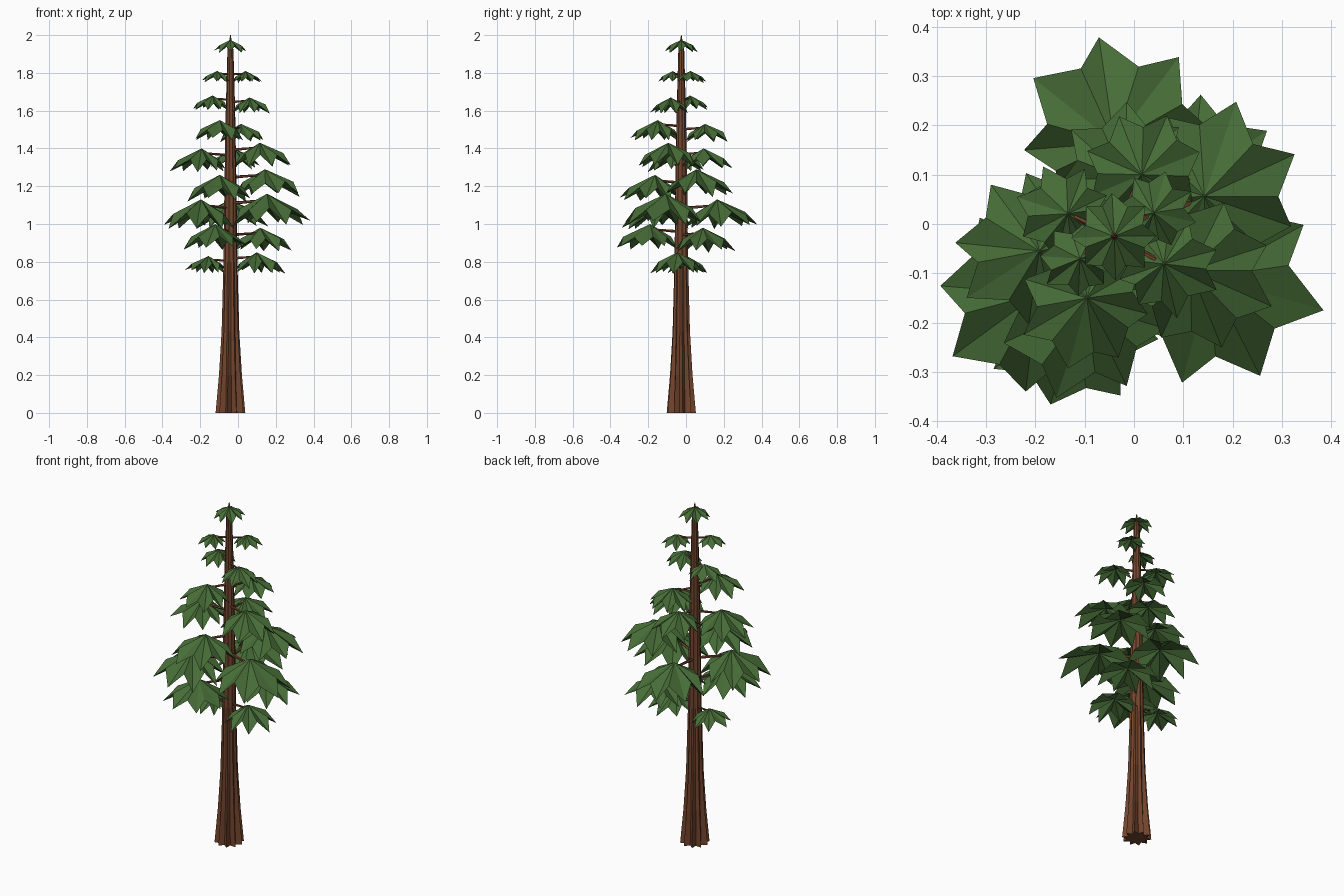
import bpy, bmesh, math, random
from mathutils import Vector

if "Cube" in bpy.data.objects:
    bpy.data.objects.remove(bpy.data.objects["Cube"])

random.seed(11)
TX, TY = -0.04, -0.025   # trunk axis


def material(name, col):
    m = bpy.data.materials.new(name)
    m.diffuse_color = (*col, 1)
    m.use_nodes = True
    m.node_tree.nodes["Principled BSDF"].inputs["Base Color"].default_value = m.diffuse_color
    return m


BARK = material("bark brown", (0.172, 0.060, 0.027))
LEAF = material("needle green", (0.062, 0.150, 0.038))


def finish(bm, name, mat):
    bmesh.ops.recalc_face_normals(bm, faces=bm.faces)
    me = bpy.data.meshes.new(name)
    bm.to_mesh(me)
    bm.free()
    me.materials.append(mat)
    ob = bpy.data.objects.new(name, me)
    bpy.context.collection.objects.link(ob)
    return ob


def bridge(bm, a, b):
    n = len(a)
    for i in range(n):
        bm.faces.new((a[i], a[(i + 1) % n], b[(i + 1) % n], b[i]))


# fluted trunk: (height, ridge radius, groove depth ratio)
PROFILE = [(0, .079, .64), (.2, .061, .70), (.43, .047, .80), (.8, .037, .86),
           (1.2, .032, .88), (1.6, .025, .9), (1.92, .016, .92), (2.0, .0015, 1)]
LOBES = 10
bm = bmesh.new()
rings = []
for z, r, groove in PROFILE:
    ring = []
    for i in range(LOBES * 2):
        a = math.pi * i / LOBES + 0.1
        rr = r * (groove if i % 2 else 1)
        ring.append(bm.verts.new((TX + rr * math.cos(a), TY + rr * math.sin(a), z)))
    rings.append(ring)
for lo, hi in zip(rings, rings[1:]):
    bridge(bm, lo, hi)
bm.faces.new(rings[0])
bm.faces.new(rings[-1])
finish(bm, "trunk", BARK)


def clump(name, centre, radius, out_angle=None, twist=0, tips=8):
    """Folded star-shaped umbrella of foliage with a shallow hollow underside."""
    bm = bmesh.new()
    c = Vector(centre)
    top = bm.verts.new(c)
    under = bm.verts.new(c - Vector((0, 0, radius * 0.25)))
    ring = []
    start = math.radians(twist) + (out_angle or 0)
    for i in range(tips * 2):
        a = start + math.pi * i / tips + random.uniform(-.06, .06)
        # long tips hang down, the notches between them stay high
        r, drop = (.74, .36) if i % 2 else (1.0, .71)
        r *= radius * random.uniform(.95, 1.05)
        drop *= radius * random.uniform(.90, 1.12)
        if out_angle is not None:
            r *= .95 + .11 * math.cos(a - out_angle)
        ring.append(bm.verts.new(c + Vector((r * math.cos(a), r * math.sin(a), -drop))))
    for i, v in enumerate(ring):
        w = ring[(i + 1) % len(ring)]
        bm.faces.new((top, v, w))
        bm.faces.new((under, w, v))
    finish(bm, name, LEAF)


def branch(name, start, end, r):
    """Thin five-sided tapered limb."""
    bm = bmesh.new()
    s, e = Vector(start), Vector(end)
    q = (e - s).to_track_quat('Z', 'Y')
    ends = []
    for p, rad in ((s, r), (e, r * .6)):
        ends.append([bm.verts.new(p + q @ Vector((rad * math.cos(k * math.tau / 5),
                                                  rad * math.sin(k * math.tau / 5), 0)))
                     for k in range(5)])
    bridge(bm, *ends)
    bm.faces.new(ends[0])
    bm.faces.new(ends[1])
    finish(bm, name, BARK)


# tiers: (angle in degrees, reach, apex height, clump radius, twist of the star)
TIERS = [
    [(-8, .14, .85, .145, 0), (165, .12, .83, .115, 5)],
    [(36, .195, .98, .17, 0), (244, .183, 1.0, .18, 10)],
    [(-23, .21, 1.16, .22, 7), (90, .19, 1.13, .205, 5), (217, .195, 1.13, .20, 0)],
    [(24, .2, 1.29, .19, 0), (248, .15, 1.26, .185, 5)],
    [(-24, .17, 1.43, .165, 0), (80, .12, 1.40, .14, 10), (191, .155, 1.40, .16, -20)],
    [(66, .137, 1.53, .128, 0), (246, .137, 1.55, .14, 10)],
    [(-29, .115, 1.67, .108, 0), (154, .105, 1.68, .1, 8)],
    [(31, .093, 1.81, .082, 0), (213, .083, 1.81, .078, 8)],
]
for t, tier in enumerate(TIERS, 1):
    for k, (deg, reach, z, rad, twist) in enumerate(tier, 1):
        a = math.radians(deg)
        x, y = TX + reach * math.cos(a), TY + reach * math.sin(a)
        clump(f"foliage_tier{t}_{k}", (x, y, z), rad, a, twist)
        branch(f"branch_tier{t}_{k}", (TX, TY, z - rad * .23),
               (x, y, z - rad * .15), .005 + rad * .02)

# crown at the tip
clump("crown_foliage", (TX, TY, 1.975), .087)
